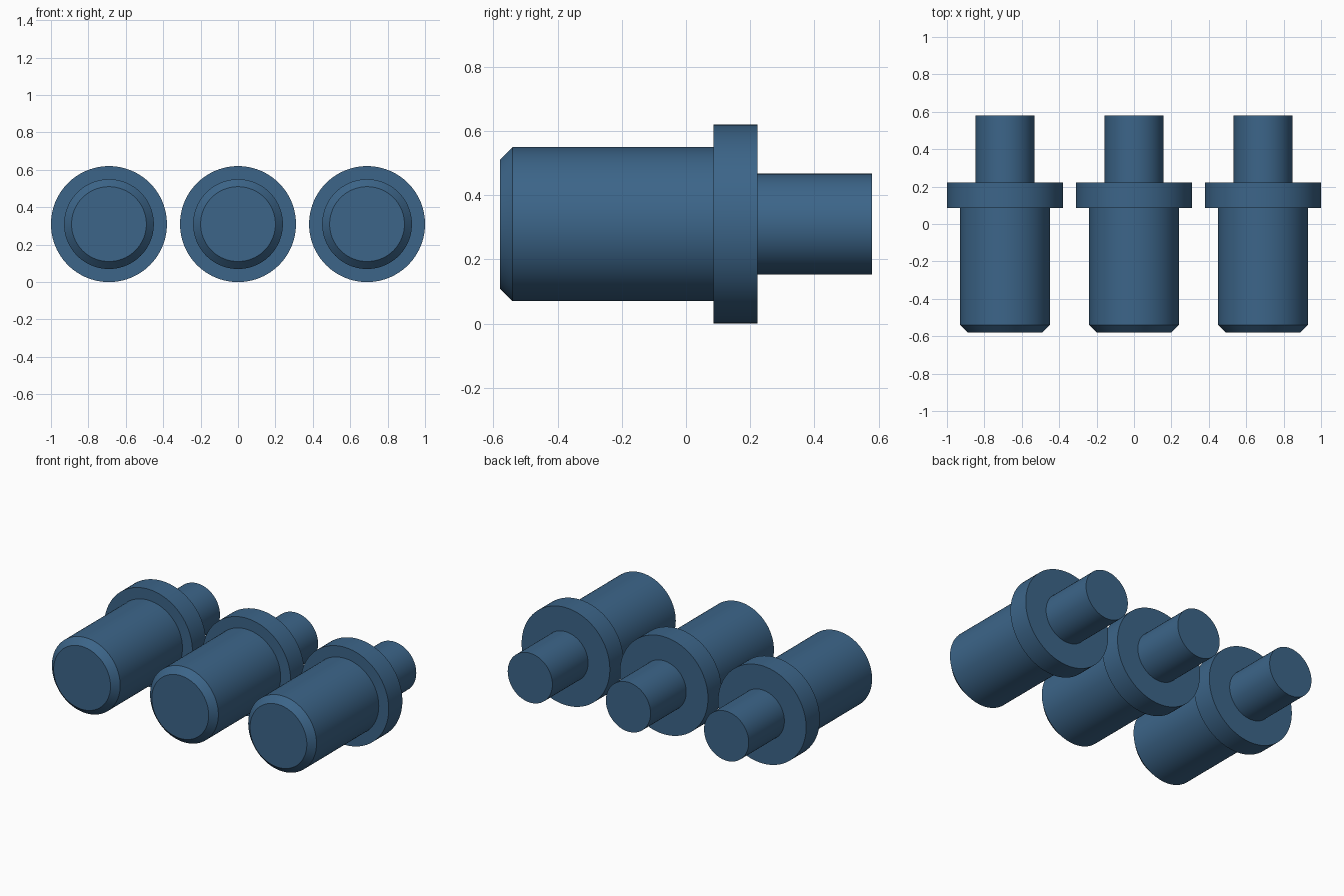
import bpy
import bmesh
from math import cos, sin, pi, radians

cube = bpy.data.objects.get("Cube")
if cube:
    bpy.data.objects.remove(cube, do_unlink=True)

# Single steel blue colour
steel = bpy.data.materials.new("steel_blue")
steel.use_nodes = True
colour = (0.045, 0.13, 0.25, 1)
steel.diffuse_color = colour
steel.node_tree.nodes["Principled BSDF"].inputs["Base Color"].default_value = colour

SIDES = 96
AXIS_Z = 0.31
SPACING = 0.69

# (radius, y) from the chamfered nose, over the collar, to the end of the pin
PROFILE = [(0.20, -0.58), (0.24, -0.54), (0.24, 0.085), (0.31, 0.085),
           (0.31, 0.222), (0.157, 0.222), (0.157, 0.58)]


def turned_part(name, x):
    """Revolve the profile around the y axis and cap both ends."""
    bm = bmesh.new()
    rings = []
    for radius, y in PROFILE:
        rings.append([bm.verts.new((radius * cos(2 * pi * i / SIDES), y,
                                    radius * sin(2 * pi * i / SIDES)))
                      for i in range(SIDES)])
    for a, b in zip(rings, rings[1:]):
        for i in range(SIDES):
            j = (i + 1) % SIDES
            bm.faces.new((a[i], a[j], b[j], b[i]))
    bm.faces.new(rings[0])
    bm.faces.new(rings[-1])
    bmesh.ops.recalc_face_normals(bm, faces=bm.faces)
    mesh = bpy.data.meshes.new(name)
    bm.to_mesh(mesh)
    bm.free()
    mesh.materials.append(steel)
    obj = bpy.data.objects.new(name, mesh)
    obj.location = (x, 0, AXIS_Z)
    bpy.context.collection.objects.link(obj)
    return obj


# Three identical collared pins in a row
pins = [turned_part(name, x) for name, x in
        (("right_collared_pin", -SPACING), ("middle_collared_pin", 0),
         ("left_collared_pin", SPACING))]

bpy.ops.object.select_all(action='DESELECT')
for pin in pins:
    pin.select_set(True)
bpy.context.view_layer.objects.active = pins[0]
bpy.ops.object.shade_smooth_by_angle(angle=radians(30))
